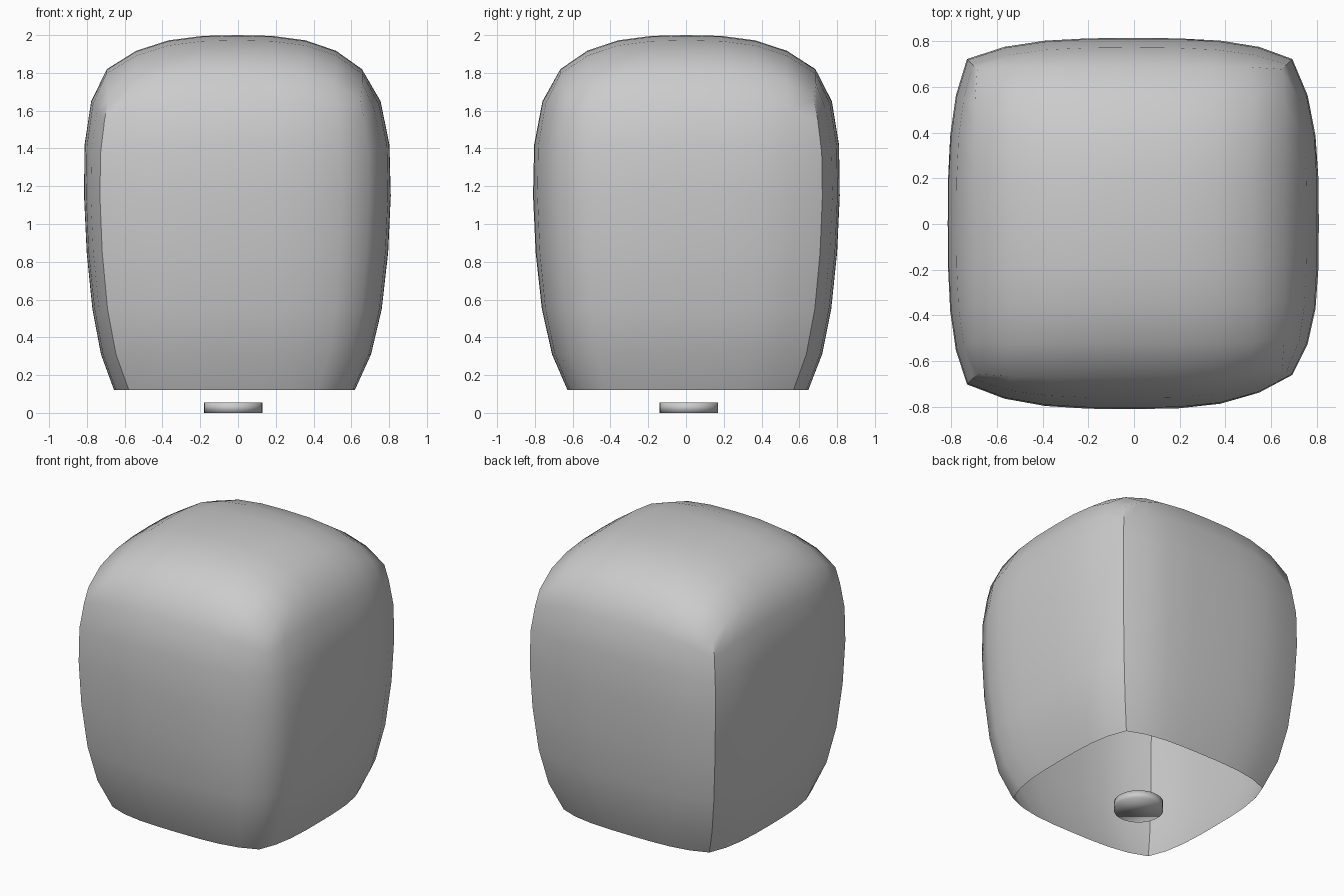
import bpy, bmesh, math

if "Cube" in bpy.data.objects:
    bpy.data.objects.remove(bpy.data.objects["Cube"])

N = 8                       # segments across each face
CORNER = 0.877              # corner distance relative to mid-face bulge
# side profile: height, half width
PROFILE = [(0.12, 0.637), (0.31, 0.715), (0.55, 0.766), (0.85, 0.798), (1.15, 0.812),
           (1.42, 0.807), (1.65, 0.766), (1.82, 0.675)]


def half_width(z):
    for (z0, w0), (z1, w1) in zip(PROFILE, PROFILE[1:]):
        if z <= z1:
            return w0 + (w1 - w0) * (z - z0) / (z1 - z0)
    return PROFILE[-1][1]


def spread(u):
    return u * (1.1 - 0.1 * u * u)


def drop(z, u):
    # upper rings sag towards the corners
    s = max(0.0, (z - 1.0) / 0.82) ** 2
    return z - 0.16 * s * abs(u) ** 2.7


def bulge(z, u):
    return half_width(drop(z, u)) * (1 - (1 - CORNER) * abs(u) ** 3)


def lean(x, y, z, w):
    # slight hand-shaped asymmetry, with a softer front right corner
    x, y = x - 0.003 - 0.016 * w, y + 0.002 + 0.008 * w
    if x > 0 and y < 0:
        y += 0.045 * (x * -y / 0.5) ** 3
    return (x, y, z)


def add_grid(bm, rows):
    vs = [[bm.verts.new(p) for p in row] for row in rows]
    for a, b in zip(vs, vs[1:]):
        for i in range(len(a) - 1):
            bm.faces.new((a[i], a[i + 1], b[i + 1], b[i]))


def finish(name, bm):
    me = bpy.data.meshes.new(name)
    bm.to_mesh(me)
    bm.free()
    ob = bpy.data.objects.new(name, me)
    bpy.context.collection.objects.link(ob)
    bpy.ops.object.select_all(action='DESELECT')
    ob.select_set(True)
    bpy.context.view_layer.objects.active = ob
    return ob


params = [-1 + 2 * i / N for i in range(N + 1)]

# shell: four bulging walls and a domed top, open underneath
bm = bmesh.new()
for c, s in ((1, 0), (0, 1), (-1, 0), (0, -1)):
    rows = []
    for z, _ in PROFILE:
        t = abs((z - 0.97) / 0.85)
        row = []
        for u in params:
            out, side = bulge(z, u), spread(u) * bulge(z, 1)
            w = max(abs(u), t) ** 3
            row.append(lean(c * out - s * side, s * out + c * side, drop(z, u), w))
        rows.append(row)
    add_grid(bm, rows)
top = []
for v in params:
    row = []
    for u in params:
        a, b = abs(u) ** 2.7, abs(v) ** 2.7
        z = 2.0 - 0.18 * (a + b) + 0.02 * a * b
        w = max(abs(u), abs(v)) ** 3
        row.append(lean(spread(u) * bulge(1.82, v), spread(v) * bulge(1.82, u), z, w))
    top.append(row)
add_grid(bm, top)
bmesh.ops.remove_doubles(bm, verts=bm.verts, dist=0.004)
bmesh.ops.recalc_face_normals(bm, faces=bm.faces)
finish("shell", bm)
bpy.ops.object.shade_smooth_by_angle(angle=math.radians(42))

# small loose disc under the opening
bm = bmesh.new()
bmesh.ops.create_cone(bm, cap_ends=True, segments=32, radius1=0.155, radius2=0.155, depth=0.055)
bmesh.ops.translate(bm, verts=bm.verts, vec=(-0.025, 0.015, 0.0275))
finish("base_disc", bm)
bpy.ops.object.shade_smooth()
